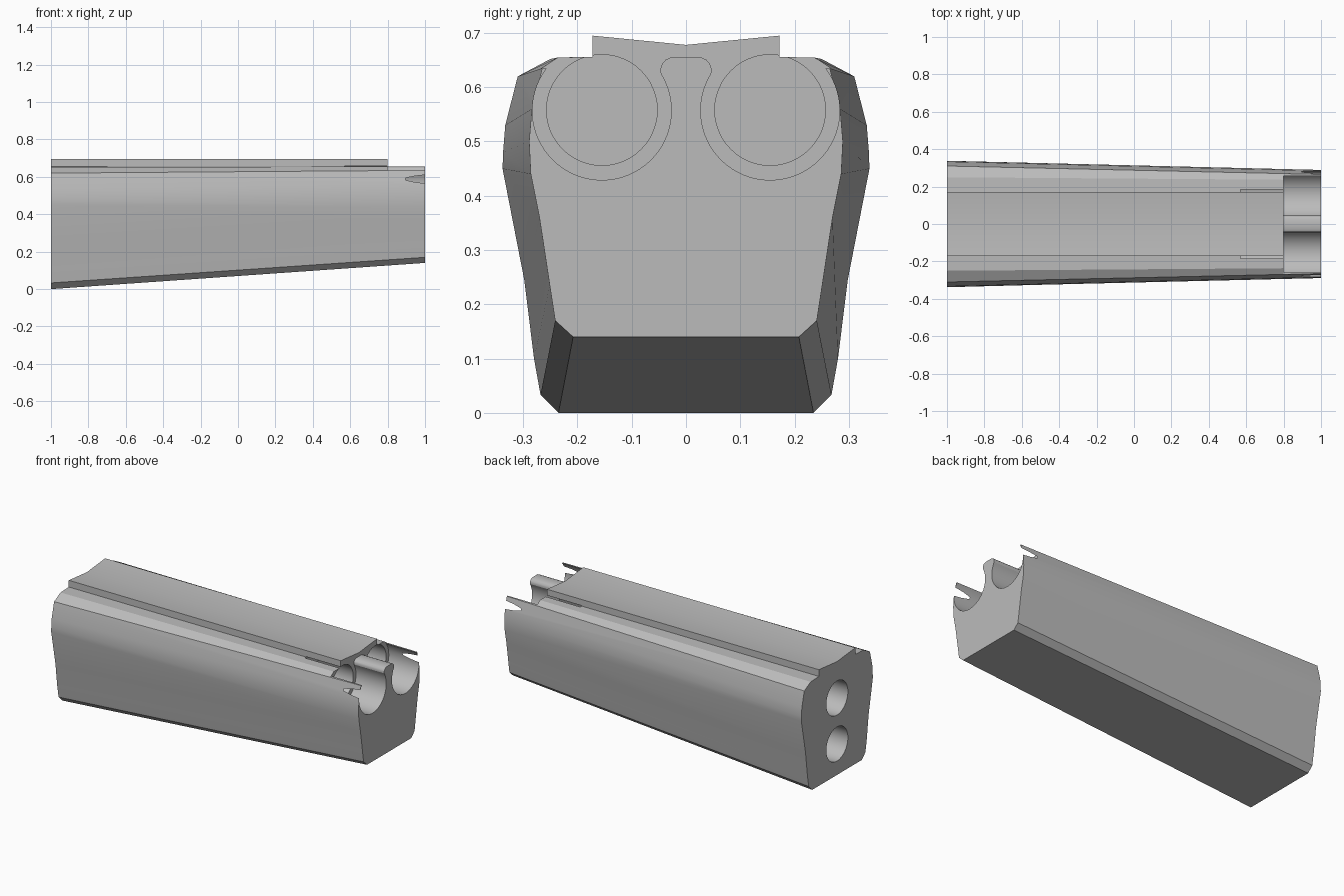
import bpy, bmesh, math

cube = bpy.data.objects.get("Cube")
if cube:
    bpy.data.objects.remove(cube, do_unlink=True)

grey = bpy.data.materials.new("plain grey")
grey.use_nodes = True
colour = (0.5, 0.5, 0.5, 1)
grey.diffuse_color = colour
grey.node_tree.nodes["Principled BSDF"].inputs["Base Color"].default_value = colour


def loft(name, x0, ring0, x1, ring1=None):
    """Closed solid between two (y, z) outlines at x0 and x1."""
    bm = bmesh.new()
    a = [bm.verts.new((x0, y, z)) for y, z in ring0]
    b = [bm.verts.new((x1, y, z)) for y, z in (ring1 or ring0)]
    n = len(a)
    for i in range(n):
        j = (i + 1) % n
        bm.faces.new((a[i], a[j], b[j], b[i]))
    bm.faces.new(a[::-1])
    bm.faces.new(b)
    bmesh.ops.recalc_face_normals(bm, faces=bm.faces)
    mesh = bpy.data.meshes.new(name)
    bm.to_mesh(mesh)
    bm.free()
    mesh.materials.append(grey)
    ob = bpy.data.objects.new(name, mesh)
    bpy.context.collection.objects.link(ob)
    return ob


def mirrored(half):
    return half + [(-y, z) for y, z in reversed(half)]


def arc(y, z, r, start, end, steps):
    angles = [math.radians(start + (end - start) * i / steps) for i in range(steps + 1)]
    return [(y + r * math.cos(t), z + r * math.sin(t)) for t in angles]


def combine(target, other, operation):
    """Apply a boolean and discard the helper."""
    mod = target.modifiers.new("boolean", 'BOOLEAN')
    mod.operation = operation
    mod.solver = 'EXACT'
    mod.object = other
    bpy.context.view_layer.objects.active = target
    bpy.ops.object.modifier_apply(modifier=mod.name)
    bpy.data.objects.remove(other, do_unlink=True)


# Tapered body: wide end at -x, narrow end at +x
wide = [(.235, 0), (.268, .033), (.28, .1), (.298, .245), (.338, .45),
        (.337, .48), (.333, .53), (.31, .62), (.25, .652), (.17, .655)]
narrow = [(.208, .14), (.241, .17), (.251, .235), (.27, .36), (.286, .44),
          (.289, .5), (.284, .56), (.265, .635), (.235, .655), (.17, .656)]
body = loft("tapered_body", -1, mirrored(wide), 1, mirrored(narrow))

# Open cradles at the narrow end, leaving a round-headed centre post
cradle = arc(.155, .557, .128, 148, 397.5, 48) + [
    (.3, .635), (.3, .8), (.025, .8), (.025, .656), (.037, .651), (.044, .643), (.047, .634)]
for side in (1, -1):
    outline = [(side * y, z) for y, z in cradle]
    combine(body, loft("cradle_cutter", .8, outline, 1.1), 'DIFFERENCE')

# Shallow V-shaped top rail
rail = [(.172, .645), (.172, .695), (0, .678), (-.172, .695), (-.172, .645)]
combine(body, loft("top_rail", -1, rail, .8), 'UNION')

# Side-by-side sockets in the cradles, stacked sockets in the wide end
for y, z, x0, x1 in ((.155, .558, .57, .9), (-.155, .558, .57, .9),
                     (0, .46, -1.1, -.77), (0, .185, -1.1, -.77)):
    circle = arc(y, z, .102, 0, 360, 48)[:-1]
    combine(body, loft("socket_cutter", x0, circle, x1), 'DIFFERENCE')

# Smooth flanks and bores with crisp edges
bpy.ops.object.select_all(action='DESELECT')
body.select_set(True)
bpy.context.view_layer.objects.active = body
bpy.ops.object.shade_smooth_by_angle(angle=math.radians(25))
